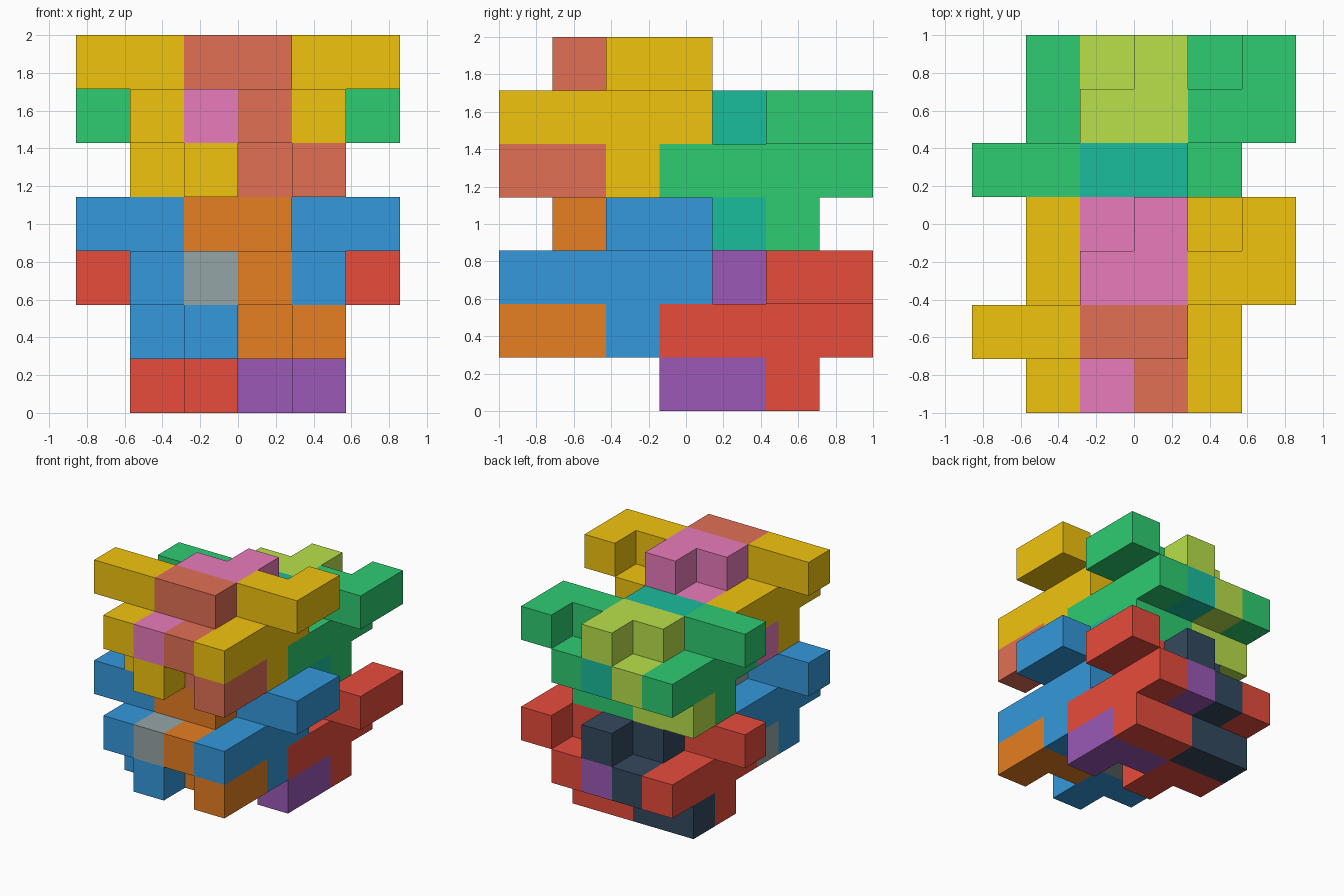
import bpy, bmesh
from mathutils import Vector

if "Cube" in bpy.data.objects:
    bpy.data.objects.remove(bpy.data.objects["Cube"])

U = 2 / 7                       # edge of one small cube
ORIGIN = Vector((-3, -3.5, 0))  # lowest corner of the 6 x 7 x 7 grid

# One nine-cube piece: a bar of four along y, a domino on top, a corner of three below
PIECE = [(0, j, 1) for j in range(4)]
PIECE += [(-1, 1, 2), (0, 1, 2)]
PIECE += [(0, 1, 0), (1, 1, 0), (1, 0, 0)]
# The same piece turned half a turn about the x axis
FLIPPED = [(x, 3 - y, 2 - z) for x, y, z in PIECE]

SIDES = [(1, 0, 0), (-1, 0, 0), (0, 1, 0), (0, -1, 0), (0, 0, 1), (0, 0, -1)]


def material(name, hex_code):
    def linear(c):
        return c / 12.92 if c <= 0.04045 else ((c + 0.055) / 1.055) ** 2.4
    mat = bpy.data.materials.new(name)
    rgb = [linear(int(hex_code[k:k + 2], 16) / 255) for k in (0, 2, 4)]
    mat.diffuse_color = (*rgb, 1)
    mat.use_nodes = True
    mat.node_tree.nodes["Principled BSDF"].inputs["Base Color"].default_value = mat.diffuse_color
    return mat


def cube_piece(name, cells, offset, mat):
    """Outer skin of a set of unit cubes, with coplanar faces merged."""
    bm = bmesh.new()
    filled = set(cells)
    for cell in cells:
        centre = Vector(cell) + Vector(offset) + ORIGIN + Vector((.5, .5, .5))
        for side in SIDES:
            if tuple(a + b for a, b in zip(cell, side)) in filled:
                continue
            n = Vector(side)
            u = Vector((side[1], side[2], side[0]))
            v = n.cross(u)
            corners = [(-1, -1), (1, -1), (1, 1), (-1, 1)]
            bm.faces.new([bm.verts.new((centre + (n + a * u + b * v) / 2) * U)
                          for a, b in corners])
    bmesh.ops.remove_doubles(bm, verts=bm.verts[:], dist=1e-4)
    bmesh.ops.dissolve_limit(bm, angle_limit=0.01, verts=bm.verts[:], edges=bm.edges[:])
    mesh = bpy.data.meshes.new(name)
    bm.to_mesh(mesh)
    bm.free()
    mesh.materials.append(mat)
    obj = bpy.data.objects.new(name, mesh)
    bpy.context.collection.objects.link(obj)


# Four interlocking groups: grid offset, then outer, inner left and inner right colours
GROUPS = {
    "lower_back": ((0, 3, 0), ("red", "E74C3C"), ("navy", "34495E"), ("purple", "9B59B6")),
    "lower_front": ((0, 0, 1), ("blue", "3498DB"), ("grey", "95A5A6"), ("orange", "E67E22")),
    "upper_back": ((0, 3, 3), ("green", "2ECC71"), ("lime", "B8E04A"), ("teal", "1ABC9C")),
    "upper_front": ((0, 0, 4), ("yellow", "F1C40F"), ("pink", "E87BBB"), ("salmon", "E17055")),
}

for group, ((ox, oy, oz), *colours) in GROUPS.items():
    outer, left, right = [material(*c) for c in colours]
    # Upright and flipped pieces alternate across the group
    for column, cells, mat in ((1, PIECE, outer), (2, FLIPPED, left),
                               (3, PIECE, right), (4, FLIPPED, outer)):
        cube_piece(f"{group}_piece_{column}", cells, (ox + column, oy, oz), mat)
